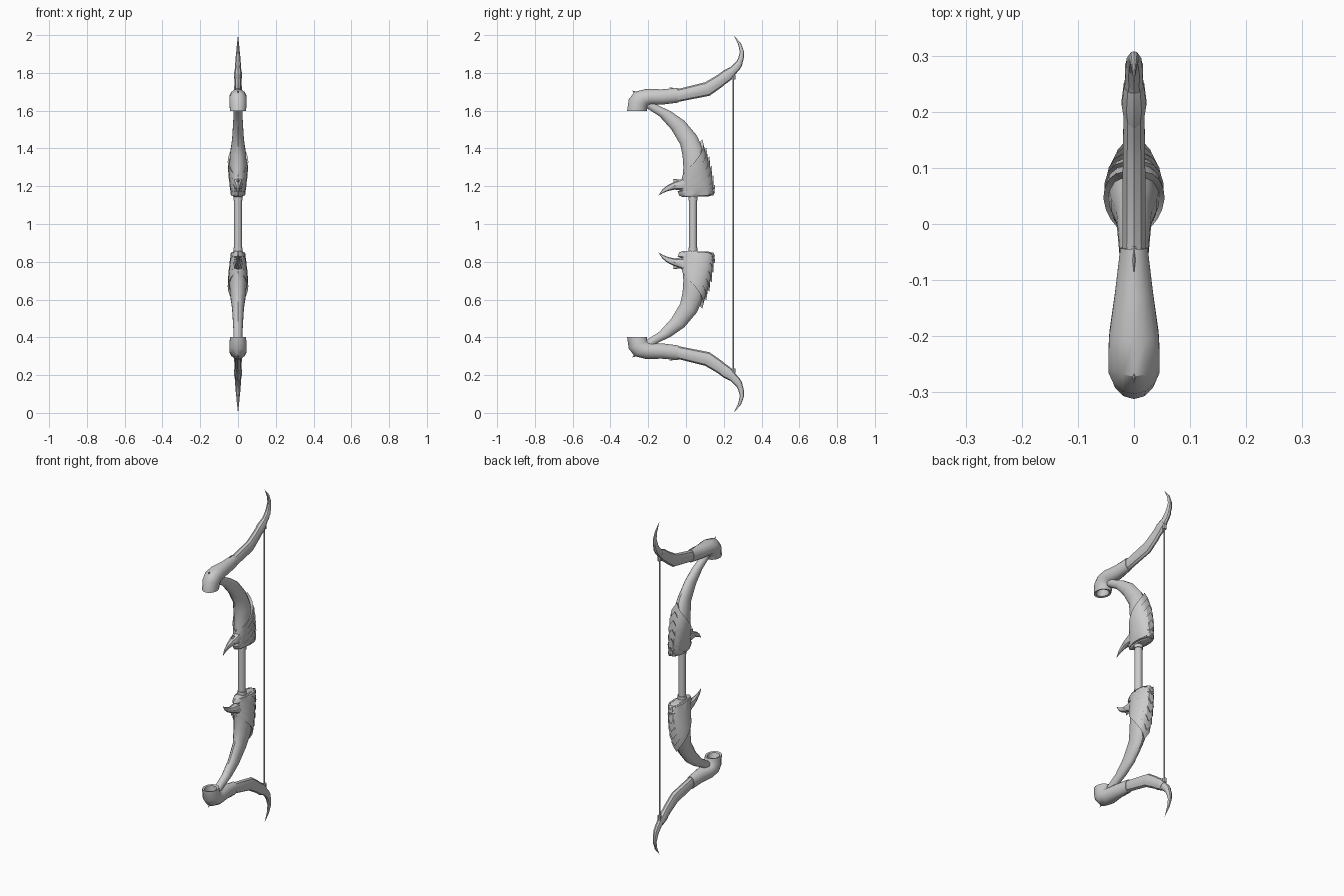
import bpy, bmesh, math
from mathutils import Vector

if "Cube" in bpy.data.objects:
    bpy.data.objects.remove(bpy.data.objects["Cube"])

metal = bpy.data.materials.new("light grey")
metal.diffuse_color = (0.6, 0.6, 0.6, 1)
metal.use_nodes = True
metal.node_tree.nodes["Principled BSDF"].inputs["Base Color"].default_value = metal.diffuse_color


def finish(name, bm, mirrored=True, angle=35):
    """Reflect the upper half below z = 1, then make the object."""
    bmesh.ops.recalc_face_normals(bm, faces=bm.faces)
    if mirrored:
        new = bmesh.ops.duplicate(bm, geom=bm.verts[:] + bm.edges[:] + bm.faces[:])["geom"]
        for v in [g for g in new if isinstance(g, bmesh.types.BMVert)]:
            v.co.z = 2 - v.co.z
        bmesh.ops.reverse_faces(bm, faces=[g for g in new if isinstance(g, bmesh.types.BMFace)])
    me = bpy.data.meshes.new(name)
    bm.to_mesh(me)
    bm.free()
    ob = bpy.data.objects.new(name, me)
    bpy.context.collection.objects.link(ob)
    me.materials.append(metal)
    bpy.ops.object.select_all(action='DESELECT')
    ob.select_set(True)
    bpy.context.view_layer.objects.active = ob
    bpy.ops.object.shade_smooth_by_angle(angle=math.radians(angle))
    return ob


def ring_point(ring, a, off=0.0):
    """Point on an elliptic section through edges (y, z) A and B, half width w; a = 0 at B."""
    ay, az, by, bz, w = ring
    mid = Vector((0, (ay + by) / 2, (az + bz) / 2))
    half = Vector((0, (by - ay) / 2, (bz - az) / 2))
    if half.length > 0:
        half *= (half.length + off) / half.length
    return mid + half * math.cos(a) + Vector(((w + off) * math.sin(a), 0, 0))


def skin(bm, rows, closed=True):
    """Bridge rows of points with quads."""
    vr = [[bm.verts.new(p) for p in r] for r in rows]
    n = len(vr[0])
    for r, s in zip(vr, vr[1:]):
        for i in range(n if closed else n - 1):
            j = (i + 1) % n
            bm.faces.new((r[i], r[j], s[j], s[i]))
    return vr


def sweep(bm, rings, n=12, tip=None, cap_start=True):
    """Loft elliptic sections, ending in a point or a flat cap."""
    vr = skin(bm, [[ring_point(r, 2 * math.pi * i / n) for i in range(n)] for r in rings])
    if cap_start:
        bm.faces.new(vr[0])
    if tip:
        t = bm.verts.new((0, *tip))
        for i in range(n):
            bm.faces.new((vr[-1][i], vr[-1][(i + 1) % n], t))
    else:
        bm.faces.new(vr[-1])


def tube(bm, y, z0, z1, r, n):
    sweep(bm, [(y - r, z0, y + r, z0, r), (y - r, z1, y + r, z1, r)], n)


# Hooded sleeve with a hollow mouth that opens toward the grip
bm = bmesh.new()
sweep(bm, [(-.225, 1.66, -.275, 1.66, .022), (-.222, 1.60, -.298, 1.60, .033),
           (-.208, 1.597, -.312, 1.597, .043), (-.204, 1.62, -.303, 1.66, .047),
           (-.195, 1.629, -.272, 1.700, .047), (-.18, 1.630, -.21, 1.715, .045),
           (-.12, 1.633, -.13, 1.713, .035), (-.04, 1.643, -.045, 1.720, .025)], 14)
finish("limb_hood", bm)

# Outer limb that curls to a fine point
bm = bmesh.new()
sweep(bm, [(-.08, 1.645, -.08, 1.709, .020), (-.034, 1.648, -.04, 1.715, .022),
           (.125, 1.679, .10, 1.750, .021), (.19, 1.725, .155, 1.782, .020),
           (.246, 1.775, .205, 1.812, .019), (.286, 1.82, .257, 1.842, .016),
           (.305, 1.87, .277, 1.880, .014), (.308, 1.91, .285, 1.910, .010),
           (.292, 1.955, .277, 1.948, .006)], 10, (.252, 2.0))
finish("limb_tip", bm)

# Overlapping sheaths and string nock on the outer limb
bm = bmesh.new()
sweep(bm, [(.20, 1.735, .165, 1.787, .017), (.236, 1.76, .197, 1.812, .023),
           (.262, 1.792, .232, 1.829, .019)], 10)
sweep(bm, [(.268, 1.80, .238, 1.832, .015), (.297, 1.838, .262, 1.855, .017),
           (.300, 1.86, .277, 1.872, .012)], 10)
tube(bm, .252, 1.765, 1.79, .011, 8)
finish("limb_sheaths", bm)

# Small thorns on top of the limb
bm = bmesh.new()
sweep(bm, [(-.275, 1.688, -.262, 1.70, .004)], 5, (-.285, 1.707))
sweep(bm, [(-.04, 1.70, -.04, 1.72, .006)], 5, (-.088, 1.722))
finish("limb_thorns", bm)

# Curved riser arm
BODY = [(-.235, 1.635, -.185, 1.665, .020), (-.207, 1.613, -.150, 1.630, .022),
        (-.14, 1.57, -.077, 1.594, .024),
        (-.077, 1.50, -.008, 1.546, .027), (-.03, 1.42, .056, 1.47, .032),
        (-.018, 1.36, .085, 1.41, .041), (-.014, 1.30, .108, 1.35, .046),
        (-.017, 1.25, .124, 1.285, .043), (-.02, 1.20, .135, 1.22, .037),
        (-.022, 1.15, .14, 1.15, .029)]
bm = bmesh.new()
sweep(bm, BODY, 14)
finish("riser_arm", bm)


def body_ring(t):
    t = max(0, min(t, len(BODY) - 1.001))
    i = int(t)
    return [p + (q - p) * (t - i) for p, q in zip(BODY[i], BODY[i + 1])]


# Overlapping scales: pointed at the back, sweeping down toward the front
bm = bmesh.new()
N = 20
for k in range(6):
    tip = 4.5 + .74 * k
    rows = [[], [], [], []]
    for i in range(N + 1):
        a = math.pi * (2 * i / N - 1)
        f = abs(a) / math.pi
        flare = .004 + .014 * (1 - f) ** 1.5
        top = tip + 2.5 * f ** .8
        rows[0].append(ring_point(body_ring(top + 1.4), a, .001))
        rows[1].append(ring_point(body_ring(top + .6), a, .004 + flare * .35))
        rows[2].append(ring_point(body_ring(top), a, flare))
        rows[3].append(ring_point(body_ring(top + .12), a, -.004))
    skin(bm, rows, closed=False)
bmesh.ops.remove_doubles(bm, verts=bm.verts, dist=.0004)
finish("riser_scales", bm, angle=30)

# Collar bands where the arm meets the grip
bm = bmesh.new()
sweep(bm, [(-.015, 1.142, .12, 1.146, .024), (-.035, 1.150, .145, 1.155, .031),
           (-.045, 1.172, .153, 1.166, .034), (-.02, 1.182, .145, 1.180, .034)], 12)
sweep(bm, [(-.015, 1.180, .14, 1.176, .034), (-.025, 1.195, .156, 1.188, .037),
           (-.01, 1.21, .13, 1.21, .036)], 12)
finish("riser_collar", bm)

# Hooked front horn with a barb
bm = bmesh.new()
sweep(bm, [(.02, 1.175, .02, 1.275, .030), (-.03, 1.178, -.025, 1.238, .026),
           (-.06, 1.182, -.065, 1.222, .019), (-.09, 1.176, -.10, 1.204, .011),
           (-.118, 1.166, -.126, 1.182, .006)], 8, (-.146, 1.150))
sweep(bm, [(-.06, 1.20, -.015, 1.235, .012)], 6, (-.068, 1.238))
finish("front_horn", bm)

# Grip rod with end ferrules
bm = bmesh.new()
tube(bm, .037, .84, 1.16, .021, 12)
for z in (.855, 1.125):
    tube(bm, .037, z, z + .02, .025, 12)
finish("grip", bm, False)

# Bowstring
bm = bmesh.new()
tube(bm, .25, .22, 1.78, .005, 8)
finish("bowstring", bm, False)
